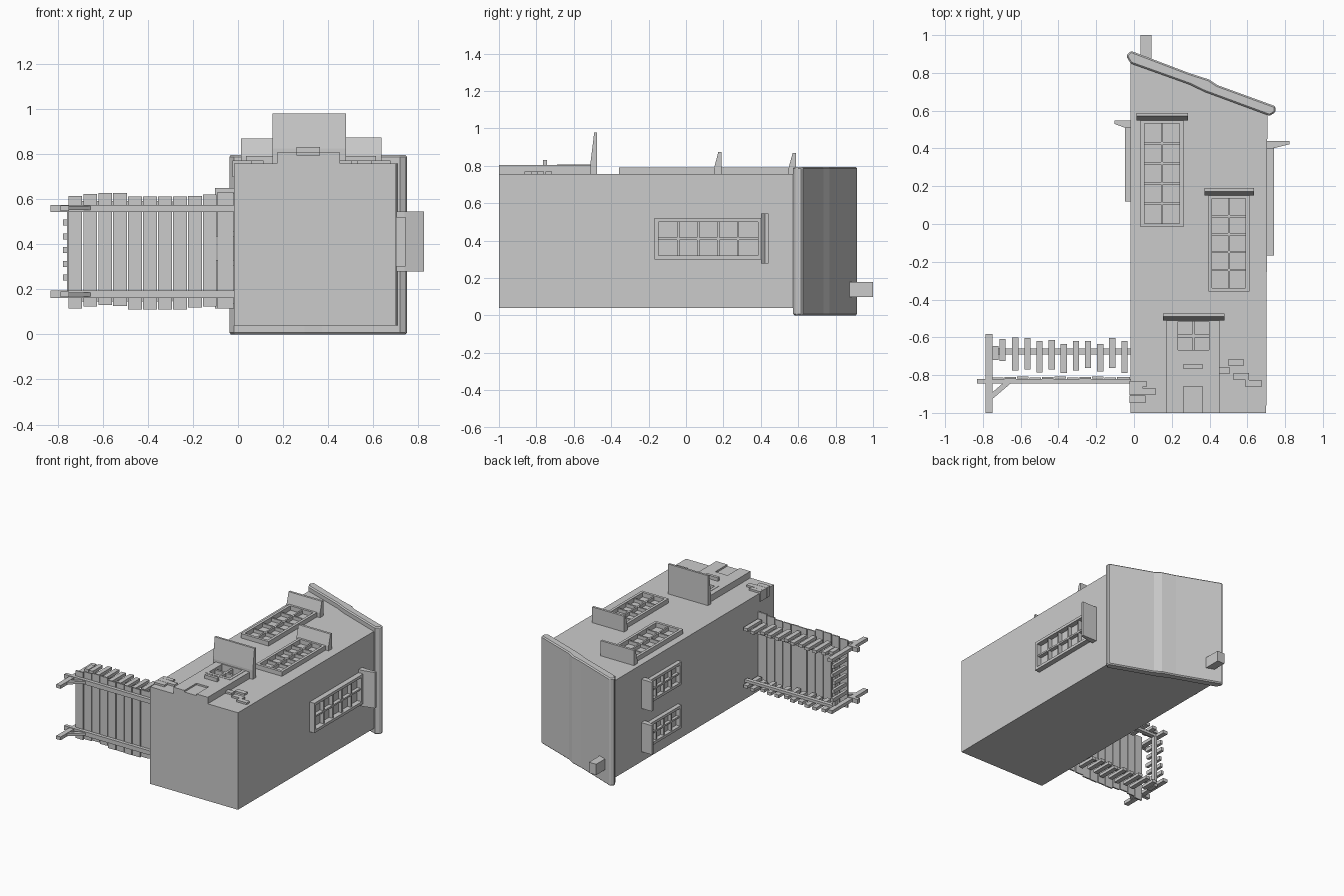
import bpy, bmesh
from mathutils import Vector

if "Cube" in bpy.data.objects:
    bpy.data.objects.remove(bpy.data.objects["Cube"])

WALL_Z, WALL_R, WALL_L = 0.757, 0.702, -0.018
# maps (across, along y, outward) onto each wall
top = lambda u, v, w: (u, v, WALL_Z + w)
right = lambda u, v, w: (WALL_R + w, v, u)
left = lambda u, v, w: (WALL_L - w, v, u)
world = lambda x, y, z: (x, y, z)


def finish(bm, name):
    bmesh.ops.recalc_face_normals(bm, faces=bm.faces)
    me = bpy.data.meshes.new(name)
    bm.to_mesh(me)
    bm.free()
    ob = bpy.data.objects.new(name, me)
    bpy.context.collection.objects.link(ob)
    return ob


def add_prism(bm, a, b):
    """Closed prism between two matching outlines."""
    va = [bm.verts.new(p) for p in a]
    vb = [bm.verts.new(p) for p in b]
    bm.faces.new(va)
    bm.faces.new(vb[::-1])
    n = len(a)
    for i in range(n):
        j = (i + 1) % n
        bm.faces.new((va[i], vb[i], vb[j], va[j]))


def boxes(name, items, fn=world):
    """One object from boxes (u0, u1, v0, v1, w0, w1)."""
    bm = bmesh.new()
    for u0, u1, v0, v1, w0, w1 in items:
        rect = [(u0, v0), (u1, v0), (u1, v1), (u0, v1)]
        add_prism(bm, [fn(u, v, w0) for u, v in rect], [fn(u, v, w1) for u, v in rect])
    return finish(bm, name)


def extrude_z(name, pts, z0, z1):
    bm = bmesh.new()
    add_prism(bm, [(x, y, z0) for x, y in pts], [(x, y, z1) for x, y in pts])
    return finish(bm, name)


def canopy(name, fn, u0, u1, v0, v1, depth):
    """Wedge that thins towards its outer edge."""
    prof = [(v0, -0.01), (v1, -0.01), (v1, depth), (v1 - 0.45 * (v1 - v0), depth), (v0, depth * 0.3)]
    bm = bmesh.new()
    add_prism(bm, [fn(u0, v, w) for v, w in prof], [fn(u1, v, w) for v, w in prof])
    return finish(bm, name)


def lattice(u0, u1, v0, v1, cols, rows, f, bar, d, dbar):
    """Frame boxes plus glazing bars."""
    it = [(u0, u0 + f, v0, v1, -0.01, d), (u1 - f, u1, v0, v1, -0.01, d),
          (u0, u1, v0, v0 + f, -0.01, d), (u0, u1, v1 - f, v1, -0.01, d)]
    for i in range(1, cols):
        c = u0 + f + (u1 - u0 - 2 * f) * i / cols
        it.append((c - bar, c + bar, v0, v1, -0.01, dbar))
    for i in range(1, rows):
        c = v0 + f + (v1 - v0 - 2 * f) * i / rows
        it.append((u0, u1, c - bar, c + bar, -0.01, dbar))
    return it


# tower body and roof
extrude_z("house_body", [(-0.018, -1), (0.70, -1), (0.706, 0.60), (0.40, 0.725),
                         (0.295, 0.77), (-0.018, 0.88)], 0.04, WALL_Z)
roof = extrude_z("roof", [(-0.018, 0.85), (0.295, 0.738), (0.373, 0.70), (0.717, 0.573),
                          (0.748, 0.59), (0.75, 0.623), (0.44, 0.736), (0.395, 0.766),
                          (0.295, 0.798), (-0.018, 0.917), (-0.042, 0.89)], 0.0, 0.795)
bev = roof.modifiers.new("bevel", 'BEVEL')
bev.width, bev.segments, bev.limit_method, bev.angle_limit = 0.008, 1, 'ANGLE', 1.0
boxes("chimney", [(0.034, 0.093, 0.82, 1.0, 0.10, 0.18)])

# windows: wall, across range, y range, rows, canopy depth, frame depth
windows = [("upper_front", top, 0.035, 0.262, -0.017, 0.553, 5, 0.112, 0.033),
           ("lower_front", top, 0.394, 0.611, -0.358, 0.155, 5, 0.116, 0.033),
           ("right", right, 0.30, 0.52, -0.168, 0.405, 5, 0.122, 0.04),
           ("left_a", left, 0.455, 0.625, 0.12, 0.512, 4, 0.085, 0.03),
           ("left_b", left, 0.135, 0.305, 0.12, 0.512, 4, 0.085, 0.03)]
for n, fn, u0, u1, v0, v1, rows, cd, fd in windows:
    boxes(n + "_window", lattice(u0, u1, v0, v1, 2, rows, 0.02, 0.006, fd, fd * 0.75), fn)
    canopy(n + "_canopy", fn, u0 - 0.021, u1 + 0.024, v1 - 0.004, v1 + 0.035, cd)

# door: slab built around the window and the flap opening
D = 0.048
boxes("door", [(0.173, 0.214, -1, -0.49, -0.01, D), (0.415, 0.453, -1, -0.49, -0.01, D),
               (0.214, 0.415, -0.86, -0.69, -0.01, D), (0.214, 0.262, -1, -0.86, -0.01, D),
               (0.362, 0.415, -1, -0.86, -0.01, D), (0.262, 0.362, -1, -0.86, -0.01, D - 0.012)], top)
boxes("door_window", lattice(0.210, 0.419, -0.69, -0.495, 2, 2, 0.022, 0.008, D + 0.002, D * 0.8), top)
boxes("door_handle", [(0.26, 0.364, -0.765, -0.744, 0.03, 0.074)], top)
canopy("door_canopy", top, 0.153, 0.478, -0.51, -0.475, 0.221)

# exposed bricks: x0, x1, y0, y1
bricks = [(0.50, 0.58, -0.752, -0.716), (0.453, 0.505, -0.795, -0.758), (0.527, 0.61, -0.826, -0.79),
          (0.59, 0.675, -0.863, -0.827), (-0.025, 0.066, -0.863, -0.832), (0.013, 0.114, -0.906, -0.868),
          (-0.025, 0.045, -0.906, -0.864), (-0.025, 0.061, -0.948, -0.908)]
boxes("bricks", [(a, b, c, d, -0.06 if a < 0 else -0.01, 0.014) for a, b, c, d in bricks], top)

# side deck: planks with uneven ends
ends = [(.115, .613), (.124, .622), (.13, .627), (.125, .627), (.11, .61), (.11, .61),
        (.11, .61), (.11, .61), (.118, .612), (.124, .62)]
planks = [(-0.752 + i * 0.0663, -0.752 + i * 0.0663 + 0.061, -0.822 + (i % 3) * 0.002,
           -0.812 + (i % 3) * 0.002, a, b) for i, (a, b) in enumerate(ends)]
planks.append((-0.09, -0.02, -0.822, -0.81, 0.115, 0.63))
boxes("deck_planks", planks)

# mirrored deck sides about z = 0.368
MID = 0.368
slat_ends = [(-.72, -.645), (-.725, -.61), (-.775, -.60), (-.77, -.604), (-.785, -.62), (-.77, -.615),
             (-.79, -.636), (-.775, -.62), (-.763, -.62), (-.78, -.636), (-.763, -.604), (-.79, -.62)]
for side, s in (("back", -1), ("front", 1)):
    fn = lambda x, y, w, s=s: (x, y, MID + s * w)
    boxes(side + "_beam", [(-0.83, -0.01, -0.845, -0.82, 0.174, 0.206)], fn)
    boxes(side + "_post", [(-0.786, -0.75, -1.0, -0.583, 0.178, 0.202)], fn)
    boxes(side + "_rail", [(-0.77, -0.01, -0.69, -0.66, 0.182, 0.202)], fn)
    boxes(side + "_slats", [(x, x + 0.033, a, b, 0.2, 0.222) for x, (a, b) in
                            zip([-0.75, -0.712] + [-0.645 + i * 0.0642 for i in range(10)], slat_ends)], fn)
    brace = [(-0.76, -0.935), (-0.76, -0.90), (-0.69, -0.84), (-0.648, -0.84)]
    extrude_z(side + "_brace", brace, MID + s * 0.182, MID + s * 0.2)

# end railing
boxes("end_rail", [(-0.757, -0.737, -0.69, -0.66, 0.18, 0.56)])
boxes("end_slats", [(-0.776, -0.755, -0.775 + (i % 2) * 0.01, -0.61 - (i % 3) * 0.01,
                     0.238 + i * 0.061, 0.265 + i * 0.061) for i in range(5)])
